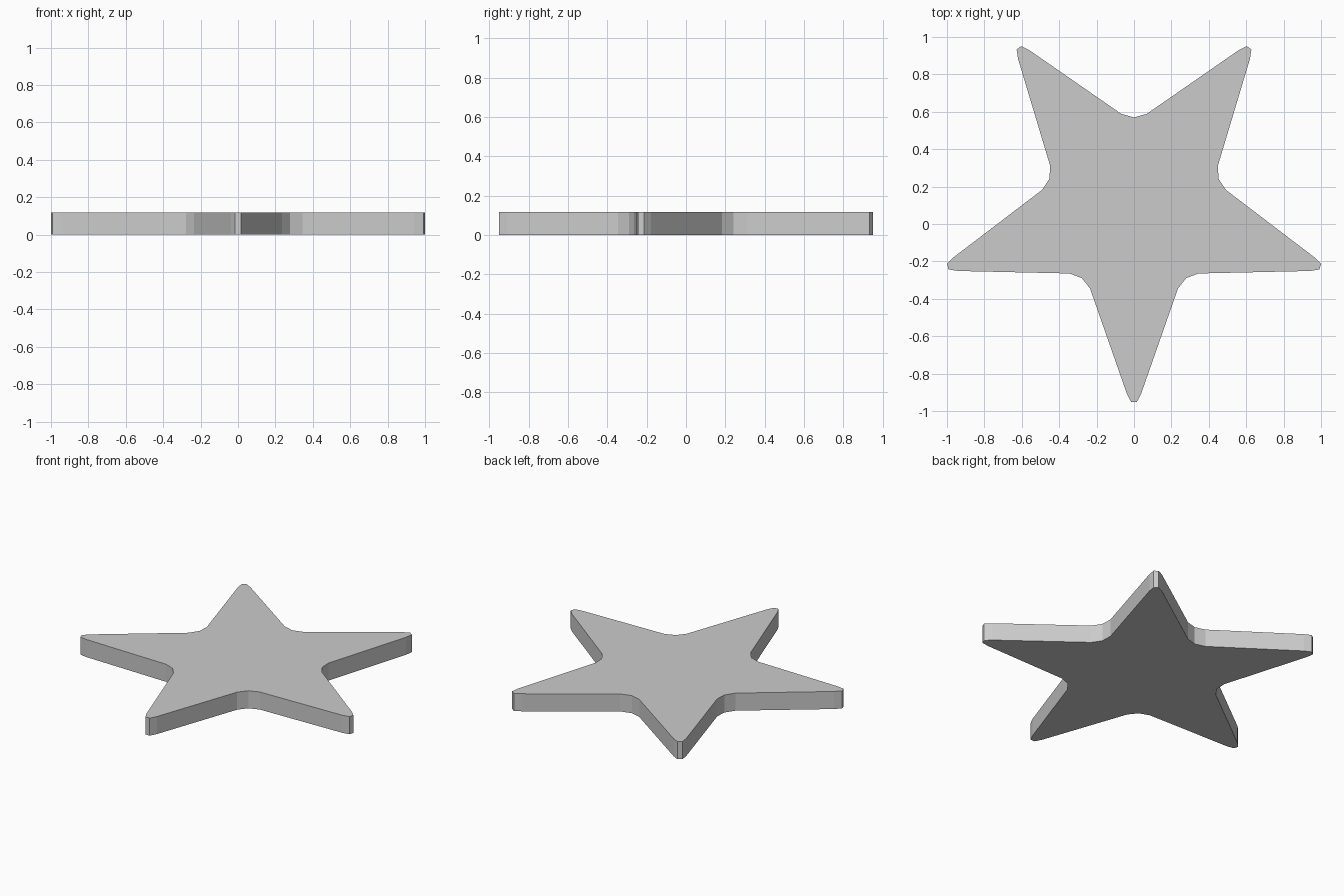
import bpy, bmesh, math

if "Cube" in bpy.data.objects:
    bpy.data.objects.remove(bpy.data.objects["Cube"])

THICK = 0.117
CENTRE_Y = 0.095
# one arm of the star: (distance from centre, sideways offset)
ARM = [(0.538, -0.238), (1.003, -0.038), (1.047, -0.015),
       (1.047, 0.015), (1.003, 0.038), (0.538, 0.238)]
ARM[0], ARM[-1] = (0.44, -0.235), (0.44, 0.235)
NOTCH_R = 0.475

# five-fold outline, starting with the arm pointing to -y
outline = []
for k in range(5):
    a = math.radians(-90 + 72 * k)
    c, s = math.cos(a), math.sin(a)
    for r, w in ARM:
        outline.append((r * c - w * s, r * s + w * c + CENTRE_Y))
    n = a + math.radians(36)
    outline.append((NOTCH_R * math.cos(n), NOTCH_R * math.sin(n) + CENTRE_Y))

# extrude the outline into a flat plate
bm = bmesh.new()
face = bm.faces.new([bm.verts.new((x, y, 0)) for x, y in outline])
ext = bmesh.ops.extrude_face_region(bm, geom=[face], use_keep_orig=True)
top = [v for v in ext["geom"] if isinstance(v, bmesh.types.BMVert)]
bmesh.ops.translate(bm, verts=top, vec=(0, 0, THICK))
bmesh.ops.recalc_face_normals(bm, faces=bm.faces)
mesh = bpy.data.meshes.new("star_plate")
bm.to_mesh(mesh)
bm.free()

mat = bpy.data.materials.new("light grey")
mat.diffuse_color = (0.6, 0.6, 0.6, 1)
mat.use_nodes = True
mat.node_tree.nodes["Principled BSDF"].inputs["Base Color"].default_value = mat.diffuse_color
mesh.materials.append(mat)
star = bpy.data.objects.new("star_plate", mesh)
bpy.context.collection.objects.link(star)
